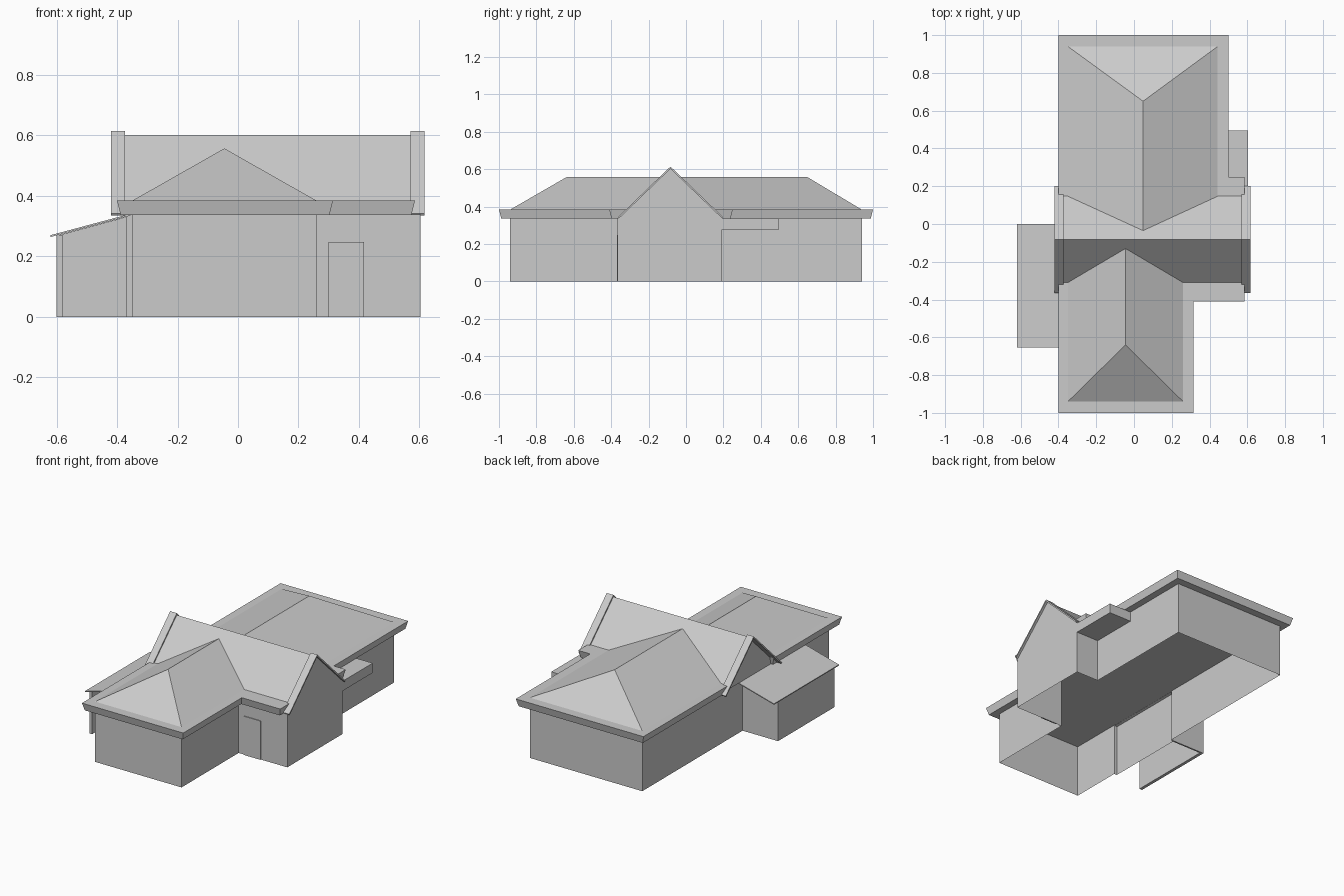
import bpy, bmesh
from mathutils import Vector

cube = bpy.data.objects.get("Cube")
if cube:
    bpy.data.objects.remove(cube, do_unlink=True)

# One plain colour for the whole house
GREY = (0.6, 0.6, 0.6, 1)
grey = bpy.data.materials.new("plain grey")
grey.use_nodes = True
grey.diffuse_color = GREY
grey.node_tree.nodes["Principled BSDF"].inputs["Base Color"].default_value = GREY


def build(name, verts, faces):
    bm = bmesh.new()
    vs = [bm.verts.new(v) for v in verts]
    for f in faces:
        bm.faces.new([vs[i] for i in f])
    bmesh.ops.recalc_face_normals(bm, faces=bm.faces)
    me = bpy.data.meshes.new(name)
    bm.to_mesh(me)
    bm.free()
    me.materials.append(grey)
    ob = bpy.data.objects.new(name, me)
    bpy.context.collection.objects.link(ob)
    return ob


def loft(name, low, high, open_bottom=False):
    """Join two matching loops with sides and end caps."""
    n = len(low)
    faces = [(i, (i + 1) % n, n + (i + 1) % n, n + i) for i in range(n)]
    faces.append(tuple(range(n, 2 * n)))
    if not open_bottom:
        faces.append(tuple(reversed(range(n))))
    return build(name, list(low) + list(high), faces)


def at_z(outline, z):
    return [(x, y, z) for x, y in outline]


def at_x(outline, x):
    return [(x, y, z) for y, z in outline]


def at_y(outline, y):
    return [(x, y, z) for x, z in outline]


def box(name, x0, x1, y0, y1, z0, z1):
    base = [(x0, y0), (x1, y0), (x1, y1), (x0, y1)]
    return loft(name, at_z(base, z0), at_z(base, z1))


def shrink(outline, d):
    """Move every edge of a square-cornered outline inwards by d."""
    out = []
    for i, p in enumerate(outline):
        p = Vector(p)
        a = (p - Vector(outline[i - 1])).normalized()
        b = (Vector(outline[(i + 1) % len(outline)]) - p).normalized()
        out.append(tuple(p + d * (Vector((-a.y, a.x)) + Vector((-b.y, b.x)))))
    return out


SOFFIT, EAVE, RIDGE = 0.336, 0.384, 0.557

# Walls, open underneath, with a flat ceiling
wall_outline = [(-.35, -.94), (.26, -.94), (.26, -.365), (.603, -.365), (.603, .19),
                (.443, .19), (.443, .94), (-.35, .94), (-.35, -.07), (-.37, -.07),
                (-.37, -.6), (-.35, -.6)]
loft("house_walls", at_z(wall_outline, 0), at_z(wall_outline, SOFFIT + .002), True)

# Eave bands with sloping fascias
eaves = {
    "front_eave": [(-.4, -1), (.314, -1), (.314, -.41), (.585, -.41), (.585, -.31), (-.4, -.31)],
    "back_eave": [(-.4, .147), (.585, .147), (.585, .25), (.5, .25), (.5, 1), (-.4, 1)],
}
for name, outline in eaves.items():
    loft(name, at_z(shrink(outline, .012), SOFFIT), at_z(outline, EAVE))


# Hipped wing roofs running into the cross gable
def hip_roof(name, x0, x1, y_end, y_valley, xr, yr_end, yr_valley):
    verts = [(x0, y_end, EAVE), (x1, y_end, EAVE), (x1, y_valley, EAVE), (x0, y_valley, EAVE),
             (xr, yr_end, RIDGE), (xr, yr_valley, RIDGE)]
    return build(name, verts, [(0, 1, 4), (1, 2, 5, 4), (3, 0, 4, 5)])


hip_roof("front_wing_roof", -.35, .26, -.94, -.305, -.045, -.64, -.125)
hip_roof("back_wing_roof", -.35, .443, .94, .147, .048, .65, -.035)

# Cross gable with closed ends
MID = -.083
gable = [(-.36, SOFFIT), (.195, SOFFIT), (MID, .602)]
loft("cross_gable", at_x(gable, -.373), at_x(gable, .603))

# Raised barge boards at both gable ends
barge = [(-.365, .342), (-.36, .335), (MID, .602), (.195, .335), (.2, .342), (MID, .614)]
for side, x0, x1 in (("right", -.42, -.373), ("left", .57, .617)):
    loft(side + "_barge_board", at_x(barge, x0), at_x(barge, x1))

# Lean-to shelter with thin walls, open at the front
box("shelter_side_wall", -.6, -.58, -.64, -.07, 0, .27)
back = [(-.6, 0), (-.36, 0), (-.36, .333), (-.6, .268)]
loft("shelter_back_wall", at_y(back, -.08), at_y(back, -.07))
slope = [(-.62, .264), (-.355, .335), (-.355, .341), (-.62, .27)]
loft("shelter_roof", at_y(slope, -.655), at_y(slope, 0))

# Front door and back porch canopy
box("front_door", .3, .416, -.37, -.362, 0, .247)
box("porch_canopy", .44, .603, .19, .495, .274, SOFFIT)
